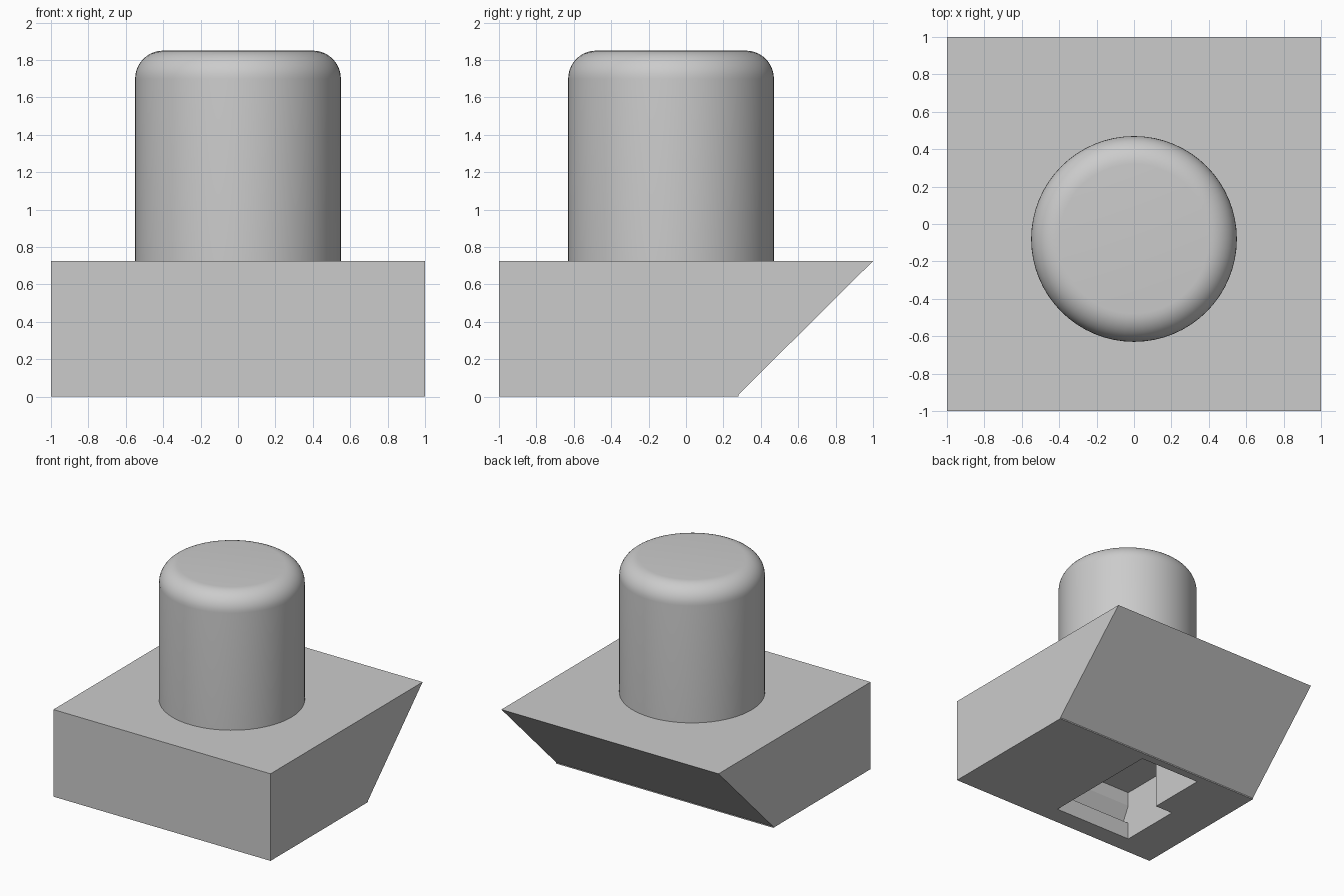
import bpy
import bmesh
import math

cube = bpy.data.objects.get("Cube")
if cube:
    bpy.data.objects.remove(cube, do_unlink=True)

# Single plain grey
grey = bpy.data.materials.new("plain_grey")
grey.use_nodes = True
COLOUR = (0.6, 0.6, 0.6, 1)
grey.diffuse_color = COLOUR
grey.node_tree.nodes["Principled BSDF"].inputs["Base Color"].default_value = COLOUR


def finish(name, bm):
    bmesh.ops.recalc_face_normals(bm, faces=bm.faces)
    mesh = bpy.data.meshes.new(name)
    bm.to_mesh(mesh)
    bm.free()
    mesh.materials.append(grey)
    obj = bpy.data.objects.new(name, mesh)
    bpy.context.collection.objects.link(obj)
    return obj


def prism(name, profile, offset):
    """Extrude a closed outline of 3D points along an offset."""
    bm = bmesh.new()
    face = bm.faces.new([bm.verts.new(p) for p in profile])
    new = bmesh.ops.extrude_face_region(bm, geom=[face])["geom"]
    verts = [g for g in new if isinstance(g, bmesh.types.BMVert)]
    bmesh.ops.translate(bm, verts=verts, vec=offset)
    return finish(name, bm)


def carve(target, cutter):
    cutter.hide_render = True
    mod = target.modifiers.new("carve", "BOOLEAN")
    mod.operation = "DIFFERENCE"
    mod.solver = "EXACT"
    mod.object = cutter
    bpy.context.view_layer.objects.active = target
    bpy.ops.object.modifier_apply(modifier=mod.name)
    bpy.data.objects.remove(cutter, do_unlink=True)


# Base block with a sloping back and a thin upright edge under the slope
TOP = 0.725
side = [(-1, 0), (0.28, 0), (0.28, 0.01), (1, TOP), (-1, TOP)]
base = prism("base_block", [(-1, y, z) for y, z in side], (2, 0, 0))

# L-shaped socket in the underside
socket = [(0.09, -0.84), (0.09, 0.21), (-0.48, 0.21),
          (-0.48, -0.30), (-0.645, -0.30), (-0.645, -0.84)]
carve(base, prism("socket_cutter", [(x, y, -0.1) for x, y in socket], (0, 0, 0.524)))

# Wedge-shaped catch notch in the front wall of the socket
notch = [(-0.92, 0.145), (-0.80, 0.145), (-0.80, 0.304), (-0.84, 0.304)]
carve(base, prism("notch_cutter", [(-0.645, y, z) for y, z in notch], (0.735, 0, 0)))

# Round button with a filleted top edge, turned from a profile
RADIUS, HEIGHT, FILLET, STEPS = 0.55, 1.85, 0.15, 10
bm = bmesh.new()
profile = [(0, TOP), (RADIUS, TOP)]
for i in range(STEPS + 1):
    a = math.pi / 2 * i / STEPS
    profile.append((RADIUS - FILLET + FILLET * math.cos(a),
                    HEIGHT - FILLET + FILLET * math.sin(a)))
profile.append((0, HEIGHT))
verts = [bm.verts.new((r, 0, z)) for r, z in profile]
edges = [bm.edges.new(pair) for pair in zip(verts, verts[1:])]
bmesh.ops.spin(bm, geom=verts + edges, cent=(0, 0, 0), axis=(0, 0, 1),
               angle=2 * math.pi, steps=64)
bmesh.ops.remove_doubles(bm, verts=bm.verts, dist=0.0001)
button = finish("round_button", bm)
button.location.y = -0.08

bpy.ops.object.select_all(action="DESELECT")
button.select_set(True)
bpy.context.view_layer.objects.active = button
bpy.ops.object.shade_smooth_by_angle(angle=math.radians(30))
